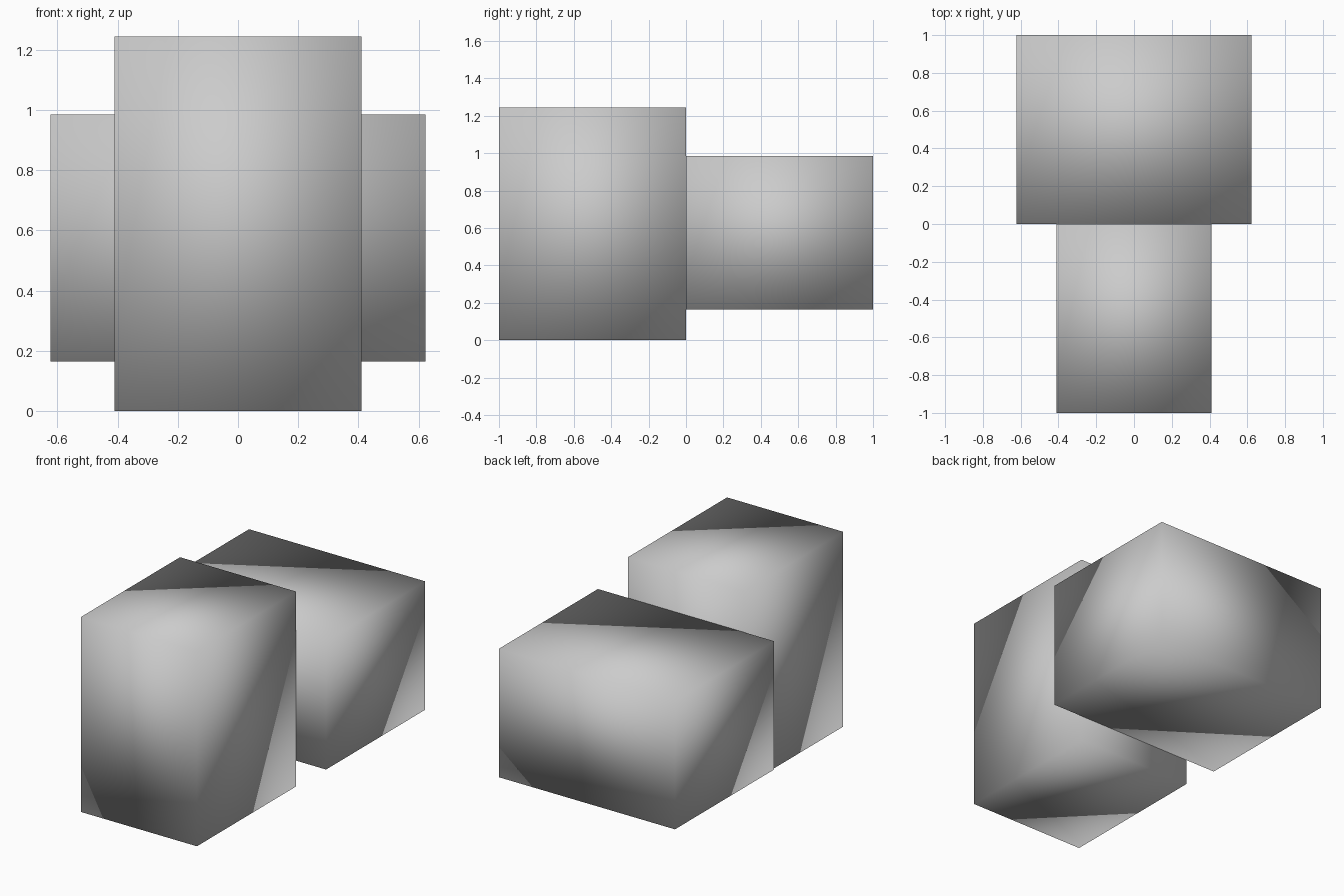
import bpy
import math

if "Cube" in bpy.data.objects:
    bpy.data.objects.remove(bpy.data.objects["Cube"])


def block(name, location, roll=0.0):
    """Smooth-shaded block, optionally rolled about the y axis."""
    bpy.ops.mesh.primitive_cube_add(size=1, location=location)
    obj = bpy.context.object
    obj.name = name
    obj.scale = (0.82, 1.0, 1.245)
    obj.rotation_euler = (0, roll, 0)
    bpy.ops.object.transform_apply(location=False, rotation=True, scale=True)
    bpy.ops.object.shade_smooth()
    return obj


# Upright block at the front, standing on the ground
block("front_upright_block", (0, -0.5, 0.6225))

# Same block turned on its side at the back, raised off the ground
block("back_sideways_block", (0, 0.5, 0.575), math.radians(90))
